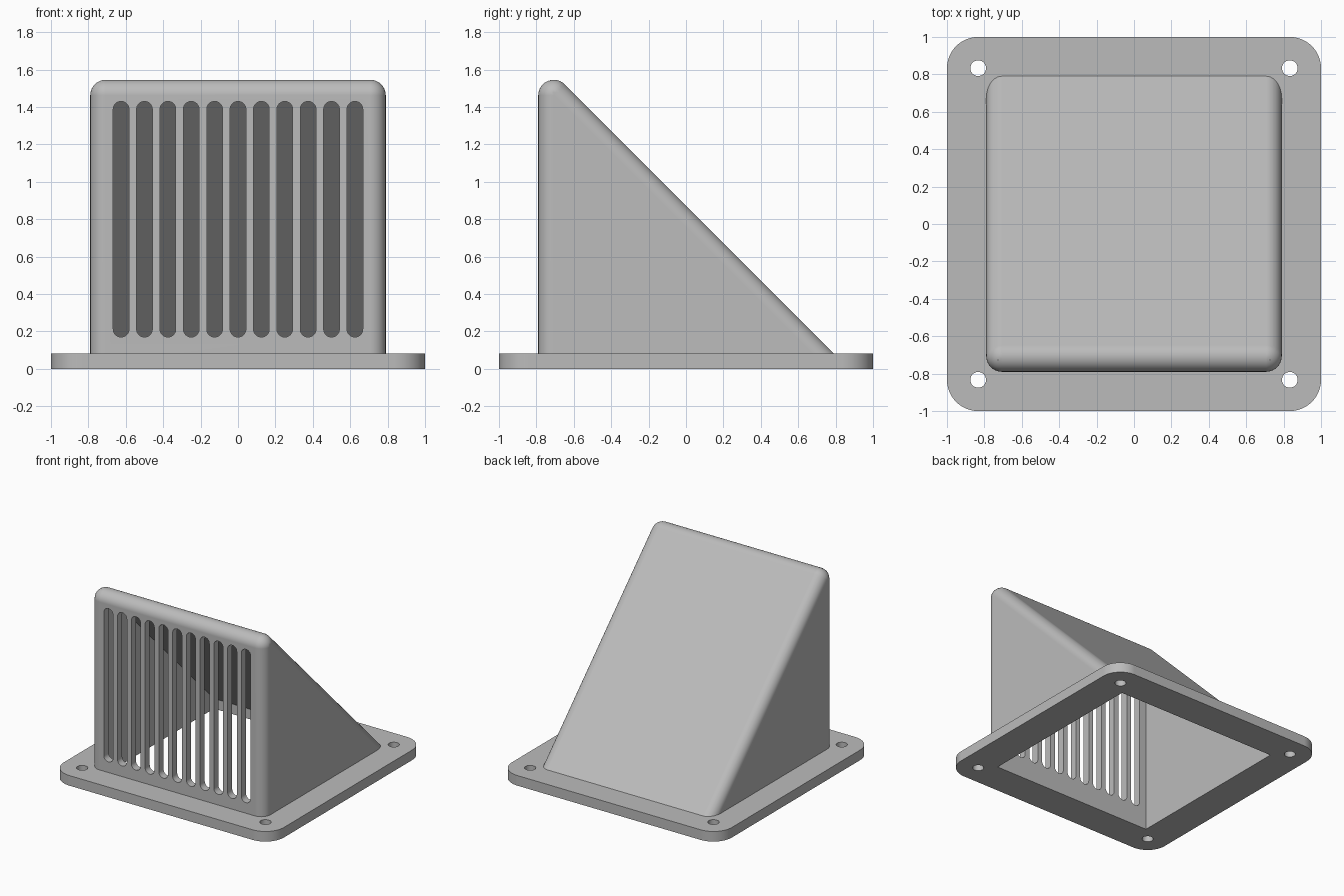
import bpy, bmesh
from math import sin, cos, pi, radians, sqrt
from mathutils import Vector, Matrix

default_cube = bpy.data.objects.get("Cube")
if default_cube:
    bpy.data.objects.remove(default_cube)

PLATE_T = 0.083      # plate thickness
HOOD = 0.79          # half width of the hood
INNER = 0.729        # half width of the hollow
FILLET = 0.083       # hood edge radius
SLOT_R = 0.042

grey = bpy.data.materials.new("light grey")
grey.use_nodes = True
colour = (0.5, 0.5, 0.5, 1)
grey.diffuse_color = colour
grey.node_tree.nodes["Principled BSDF"].inputs["Base Color"].default_value = colour


def make_object(name, bm):
    bmesh.ops.recalc_face_normals(bm, faces=bm.faces[:])
    mesh = bpy.data.meshes.new(name)
    bm.to_mesh(mesh)
    bm.free()
    mesh.materials.append(grey)
    obj = bpy.data.objects.new(name, mesh)
    bpy.context.collection.objects.link(obj)
    return obj


def add_prism(bm, points, sweep):
    """Extrude a closed outline along a vector."""
    face = bm.faces.new([bm.verts.new(p) for p in points])
    result = bmesh.ops.extrude_face_region(bm, geom=[face], use_keep_orig=True)
    moved = [v for v in result["geom"] if isinstance(v, bmesh.types.BMVert)]
    bmesh.ops.translate(bm, verts=moved, vec=sweep)


def rounded(half_w, half_h, r, steps=12):
    """Outline of a rounded rectangle; a capsule when r equals half_w."""
    outline = []
    for i, (sx, sy) in enumerate([(1, 1), (-1, 1), (-1, -1), (1, -1)]):
        for k in range(steps + 1):
            a = (i + k / steps) * pi / 2
            p = Vector((sx * (half_w - r) + r * cos(a), sy * (half_h - r) + r * sin(a)))
            if not outline or (p - outline[-1]).length > 1e-4:
                outline.append(p)
    if (outline[0] - outline[-1]).length < 1e-4:
        outline.pop()
    return outline


def cut(obj, cutter):
    mod = obj.modifiers.new("cut", "BOOLEAN")
    mod.operation = "DIFFERENCE"
    mod.solver = "EXACT"
    mod.object = cutter
    bpy.context.view_layer.objects.active = obj
    bpy.ops.object.modifier_apply(modifier=mod.name)
    bpy.data.objects.remove(cutter)


def finish(obj):
    bpy.ops.object.select_all(action="DESELECT")
    obj.select_set(True)
    bpy.context.view_layer.objects.active = obj
    bpy.ops.object.shade_smooth_by_angle(angle=radians(30))
    mod = obj.modifiers.new("even shading", "WEIGHTED_NORMAL")
    mod.keep_sharp = True


# Base plate with rounded corners
bm = bmesh.new()
add_prism(bm, [(p.x, p.y, 0) for p in rounded(1, 1, 0.167)], (0, 0, PLATE_T))
base_plate = make_object("base_plate", bm)

# Square opening and four screw holes
bm = bmesh.new()
corners = [(1, 1), (-1, 1), (-1, -1), (1, -1)]
add_prism(bm, [(x * INNER, y * INNER, -0.1) for x, y in corners], (0, 0, 0.3))
for x, y in corners:
    hole = rounded(0.042, 0.042, 0.042, 8)
    add_prism(bm, [(x * 0.833 + p.x, y * 0.833 + p.y, -0.1) for p in hole], (0, 0, 0.3))
cut(base_plate, make_object("plate_cutter", bm))
finish(base_plate)

# Sloped hood: the hull of balls in its corners gives evenly rounded edges
bm = bmesh.new()
low = -0.3
slope = HOOD + PLATE_T - FILLET * sqrt(2)
front = -HOOD + FILLET
for x in (-HOOD + FILLET, HOOD - FILLET):
    for y, z in ((front, low), (slope - low, low), (front, slope - front)):
        bmesh.ops.create_uvsphere(bm, u_segments=32, v_segments=16, radius=FILLET,
                                  matrix=Matrix.Translation((x, y, z)))
hull = bmesh.ops.convex_hull(bm, input=bm.verts[:])
inside = set(hull["geom_interior"]) | set(hull["geom_unused"])
bmesh.ops.delete(bm, geom=[v for v in inside if isinstance(v, bmesh.types.BMVert)],
                 context="VERTS")
bmesh.ops.dissolve_limit(bm, angle_limit=radians(0.5), verts=bm.verts[:], edges=bm.edges[:])
bmesh.ops.bisect_plane(bm, geom=bm.verts[:] + bm.edges[:] + bm.faces[:],
                       plane_co=(0, 0, PLATE_T), plane_no=(0, 0, 1), clear_inner=True)
bmesh.ops.holes_fill(bm, edges=[e for e in bm.edges if e.is_boundary], sides=0)
hood = make_object("hood", bm)

# Hollow inside the hood
bm = bmesh.new()
reach = INNER + PLATE_T
triangle = [(-INNER, low), (reach - low, low), (-INNER, reach + INNER)]
add_prism(bm, [(-INNER, y, z) for y, z in triangle], (2 * INNER, 0, 0))
cut(hood, make_object("hollow_cutter", bm))

# Row of vent slots through the front wall
bm = bmesh.new()
for i in range(11):
    x = (i - 5) * 0.125
    slot = rounded(SLOT_R, 0.63, SLOT_R, 8)
    add_prism(bm, [(x + p.x, -1, 0.8 + p.y) for p in slot], (0, 0.3, 0))
cut(hood, make_object("slot_cutter", bm))
finish(hood)
